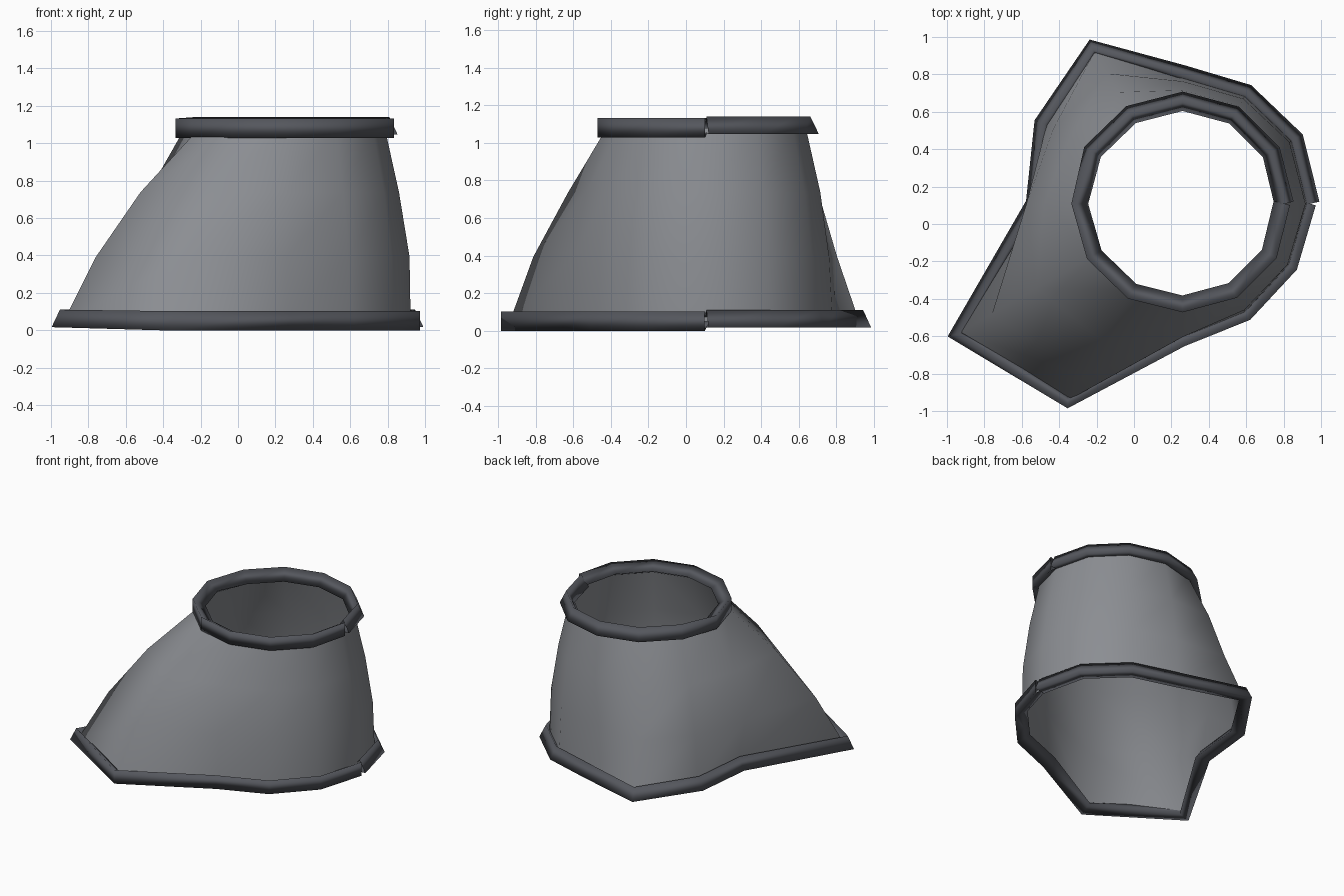
import bpy, bmesh
from math import cos, sin, pi, radians
from mathutils import Vector

if "Cube" in bpy.data.objects:
    bpy.data.objects.remove(bpy.data.objects["Cube"])

N = 12
CENTRE = Vector((0.26, 0.108, 0))
BASE = [.683, .692, .683, .692, .96, .86, .79, 1.395, 1.228, .733, .688, .675]
TOP = [.545, .55, .55, .55, .553, .558, .565, .56, .555, .55, .55, .55]
Z0, Z1 = 0.05, 1.08
LOW = [.04, .035, .03, .03, .0, .06, .14, .08, .08, .06, .035, .035]    # bulge of lower row
HIGH = [.03, .03, .03, .03, .02, .06, .12, .085, .09, .05, .03, .03]    # bulge of upper row


def ring(radii, z):
    return [CENTRE + Vector((r * cos(2 * pi * i / N), r * sin(2 * pi * i / N), z))
            for i, r in enumerate(radii)]


def paint(name, colour):
    mat = bpy.data.materials.new(name)
    mat.diffuse_color = colour
    mat.use_nodes = True
    mat.node_tree.nodes["Principled BSDF"].inputs["Base Color"].default_value = mat.diffuse_color
    return mat


def build(name, rows, closed, mat):
    """Skin a list of point rows into a smooth sheet."""
    bm = bmesh.new()
    grid = [[bm.verts.new(p) for p in row] for row in rows]
    for a, b in zip(grid, grid[1:]):
        n = len(a)
        for i in range(n if closed else n - 1):
            j = (i + 1) % n
            bm.faces.new((a[i], a[j], b[j], b[i]))
    bmesh.ops.recalc_face_normals(bm, faces=bm.faces)
    for f in bm.faces:
        f.smooth = True
    me = bpy.data.meshes.new(name)
    bm.to_mesh(me)
    bm.free()
    me.materials.append(mat)
    ob = bpy.data.objects.new(name, me)
    bpy.context.collection.objects.link(ob)
    return ob


def rim(name, pts, turn_at, mat, r=0.06):
    """Open three-sided tube along the outline; its section turns 30 degrees at turn_at."""
    path = pts + [pts[0]]
    rows = []
    for i, p in enumerate(path):
        tangent = path[min(i + 1, N)] - p
        if 0 < i < N:
            tangent = tangent.normalized() + (p - path[i - 1]).normalized()
        elif i == N:
            tangent = p - path[i - 1]
        out = tangent.cross(Vector((0, 0, 1))).normalized()
        start = radians(60 if i >= turn_at else 86)
        rows.append([p + out * (r * cos(start + k * 2 * pi / 3))
                     + Vector((0, 0, r * sin(start + k * 2 * pi / 3))) for k in range(3)])
    return build(name, rows, True, mat)


shell_grey = paint("shell_grey", (.26, .27, .29, 1))
rim_grey = paint("rim_grey", (.09, .095, .11, 1))

# Lofted shell, open at both ends
rows = []
for t, bulge in ((0, [0] * N), (1 / 3, LOW), (2 / 3, HIGH), (1, [0] * N)):
    radii = [b + (u - b) * t + g - 0.02 for b, u, g in zip(BASE, TOP, bulge)]
    rows.append(ring(radii, Z0 + (Z1 - Z0) * t))
build("shell", rows, True, shell_grey)

# Rolled rims
rim("lower_rim", ring(BASE, Z0), 8, rim_grey)
rim("upper_rim", ring(TOP, Z1), 6, rim_grey)
